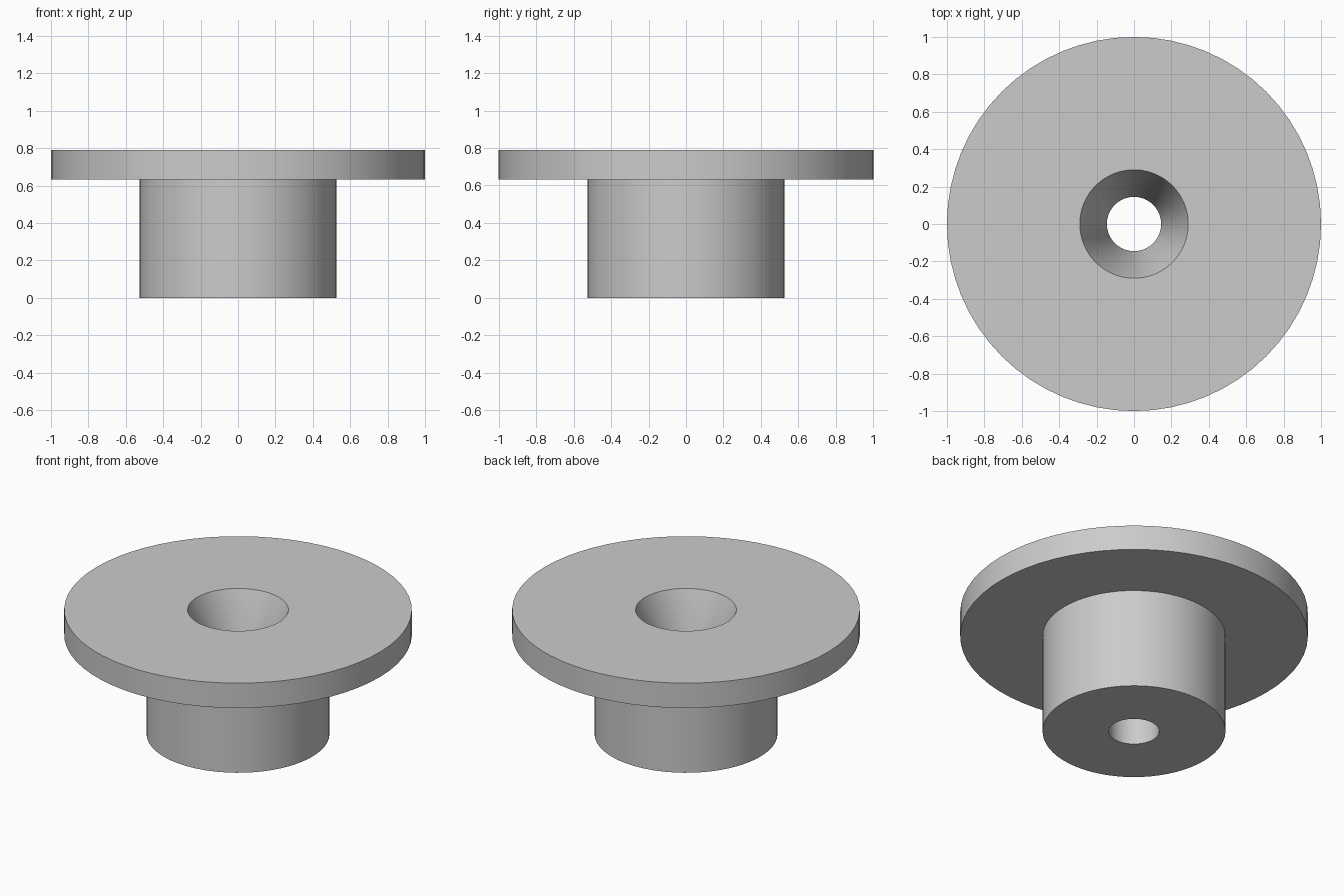
import bpy
import bmesh
from math import radians, tau
from mathutils import Vector

cube = bpy.data.objects.get("Cube")
if cube:
    bpy.data.objects.remove(cube, do_unlink=True)

SEGMENTS = 64
HEIGHT = 0.79
FLANGE_BOTTOM = 0.632
HUB_RADIUS = 0.526
BORE_RADIUS = 0.145
MOUTH_RADIUS = 0.29
TAPER_BOTTOM = 0.395

# Plain grey finish
grey = bpy.data.materials.new("plain_grey")
grey.use_nodes = True
colour = (0.6, 0.6, 0.6, 1)
grey.diffuse_color = colour
grey.node_tree.nodes["Principled BSDF"].inputs["Base Color"].default_value = colour


def lathe(name, profile, material):
    """Spin a closed (radius, height) profile around the z axis."""
    bm = bmesh.new()
    verts = [bm.verts.new((r, 0, z)) for r, z in profile]
    edges = [bm.edges.new((a, b)) for a, b in zip(verts, verts[1:] + verts[:1])]
    bmesh.ops.spin(bm, geom=verts + edges, cent=Vector(), axis=(0, 0, 1),
                   angle=tau, steps=SEGMENTS, use_merge=True)
    bmesh.ops.remove_doubles(bm, verts=bm.verts[:], dist=0.0001)
    bmesh.ops.recalc_face_normals(bm, faces=bm.faces[:])
    mesh = bpy.data.meshes.new(name)
    bm.to_mesh(mesh)
    bm.free()
    mesh.materials.append(material)
    obj = bpy.data.objects.new(name, mesh)
    bpy.context.collection.objects.link(obj)
    return obj


# Hub and flange in one turned piece, with a tapered mouth into the bore
bushing = lathe("flanged_bushing", [
    (BORE_RADIUS, 0),
    (HUB_RADIUS, 0),
    (HUB_RADIUS, FLANGE_BOTTOM),
    (1, FLANGE_BOTTOM),
    (1, HEIGHT),
    (MOUTH_RADIUS, HEIGHT),
    (BORE_RADIUS, TAPER_BOTTOM),
], grey)

bpy.ops.object.select_all(action="DESELECT")
bushing.select_set(True)
bpy.context.view_layer.objects.active = bushing
bpy.ops.object.shade_smooth_by_angle(angle=radians(30))
